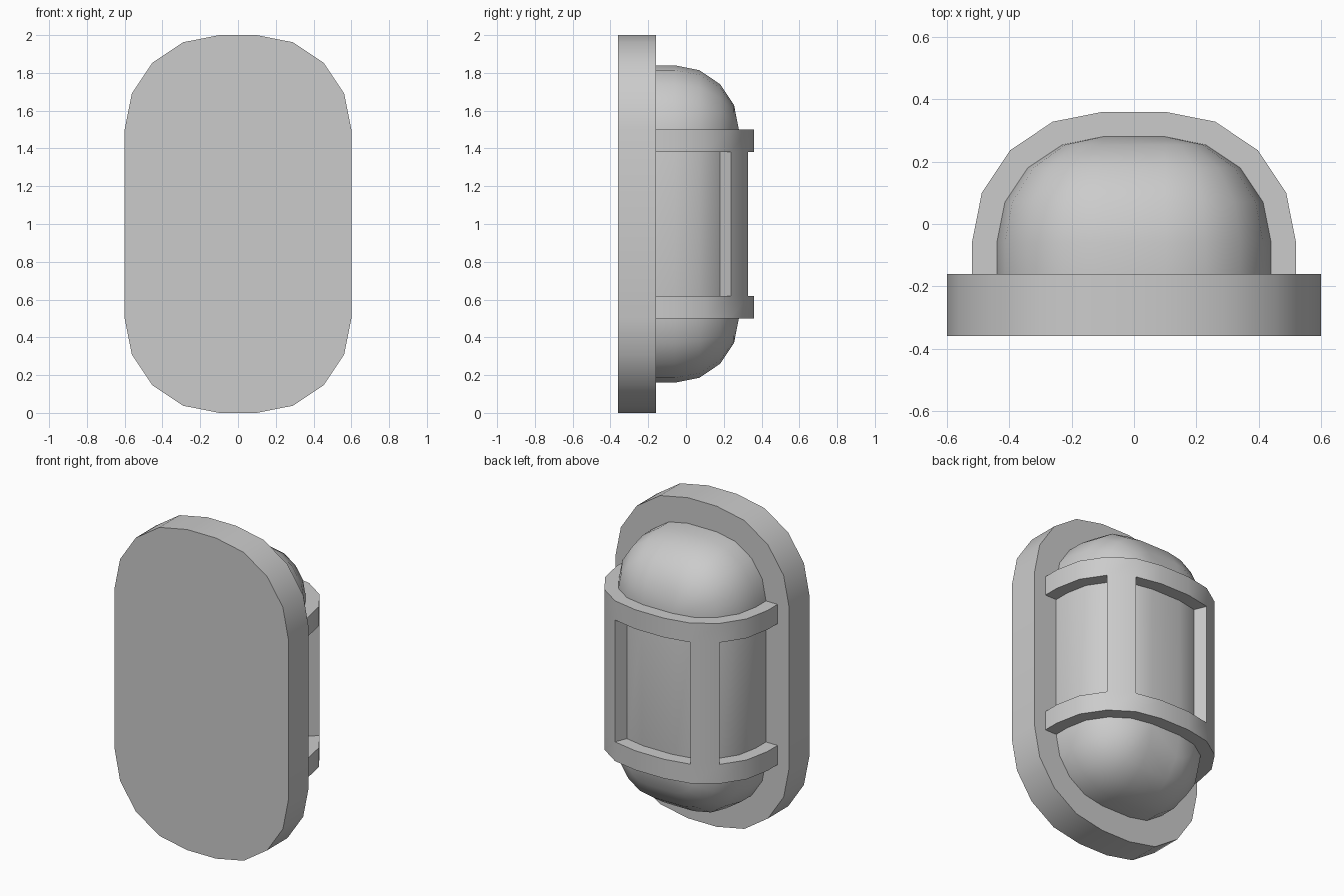
import bpy, bmesh
from math import sin, cos, pi

if "Cube" in bpy.data.objects:
    bpy.data.objects.remove(bpy.data.objects["Cube"])

SEG = 4            # segments per rounded quarter
BACK_Y, WALL_Y, CORE_Y = -0.36, -0.16, -0.06


def finish(name, bm):
    bmesh.ops.remove_doubles(bm, verts=bm.verts, dist=1e-5)
    bmesh.ops.recalc_face_normals(bm, faces=bm.faces)
    mesh = bpy.data.meshes.new(name)
    bm.to_mesh(mesh)
    bm.free()
    ob = bpy.data.objects.new(name, mesh)
    bpy.context.collection.objects.link(ob)
    bpy.ops.object.select_all(action='DESELECT')
    bpy.context.view_layer.objects.active = ob
    ob.select_set(True)
    bpy.ops.object.shade_smooth_by_angle(angle=pi / 6)
    return ob


def outline(r):
    """Rounded rectangle in xz around a 0.2 x 1.0 core."""
    pts = []
    corners = [(0.1, 1.5), (-0.1, 1.5), (-0.1, 0.5), (0.1, 0.5)]
    for q, (cx, cz) in enumerate(corners):
        for i in range(SEG + 1):
            a = (q + i / SEG) * pi / 2
            pts.append((cx + r * cos(a), cz + r * sin(a)))
    return pts


def loft(name, levels):
    """Stack outlines given as (radius, y), capped at both ends."""
    bm = bmesh.new()
    rings = [[bm.verts.new((x, y, z)) for x, z in outline(r)] for r, y in levels]
    n = len(rings[0])
    for a, b in zip(rings, rings[1:]):
        for i in range(n):
            j = (i + 1) % n
            bm.faces.new((a[i], a[j], b[j], b[i]))
    bm.faces.new(rings[0])
    if levels[-1][0] > 0:
        bm.faces.new(rings[-1])
    else:               # collapsed corners: cap with the core rectangle
        bm.faces.new([rings[-1][k * (SEG + 1)] for k in range(4)])
    return finish(name, bm)


# Wall plate
loft("back_plate", [(0.5, BACK_Y), (0.5, WALL_Y)])

# Domed lens
dome = [(0.34, WALL_Y)]
for i in range(SEG + 1):
    a = i / SEG * pi / 2
    dome.append((0.34 * cos(a) if i < SEG else 0.0, CORE_Y + 0.34 * sin(a)))
loft("lens", dome)


# Guard cage: two bands joined by two upright bars
def arch(r):
    half = [(0.1 + r * cos(i / SEG * pi / 2), CORE_Y + r * sin(i / SEG * pi / 2))
            for i in range(SEG + 1)]
    half = [(0.1 + r, WALL_Y)] + half
    return half + [(-x, y) for x, y in reversed(half)]


outer, inner = arch(0.42), arch(0.34)
heights = [0.5, 0.62, 1.38, 1.5]
cols = len(outer) - 1
bars = (3, cols - 4)


def solid(c, h):
    return 0 <= c < cols and 0 <= h < 3 and (h != 1 or c in bars)


bm = bmesh.new()


def vert(path, c, h):
    return bm.verts.new((*path[c], heights[h]))


for c in range(cols):
    for h in range(3):
        if not solid(c, h):
            continue
        ring = [(c, h), (c + 1, h), (c + 1, h + 1), (c, h + 1)]
        for path in (outer, inner):
            bm.faces.new([vert(path, *p) for p in ring])
        # side walls only where the neighbouring cell is open
        for k, (dc, dh) in enumerate([(0, -1), (1, 0), (0, 1), (-1, 0)]):
            if not solid(c + dc, h + dh):
                p, q = ring[k], ring[(k + 1) % 4]
                bm.faces.new((vert(outer, *p), vert(outer, *q),
                              vert(inner, *q), vert(inner, *p)))
finish("guard_cage", bm)
